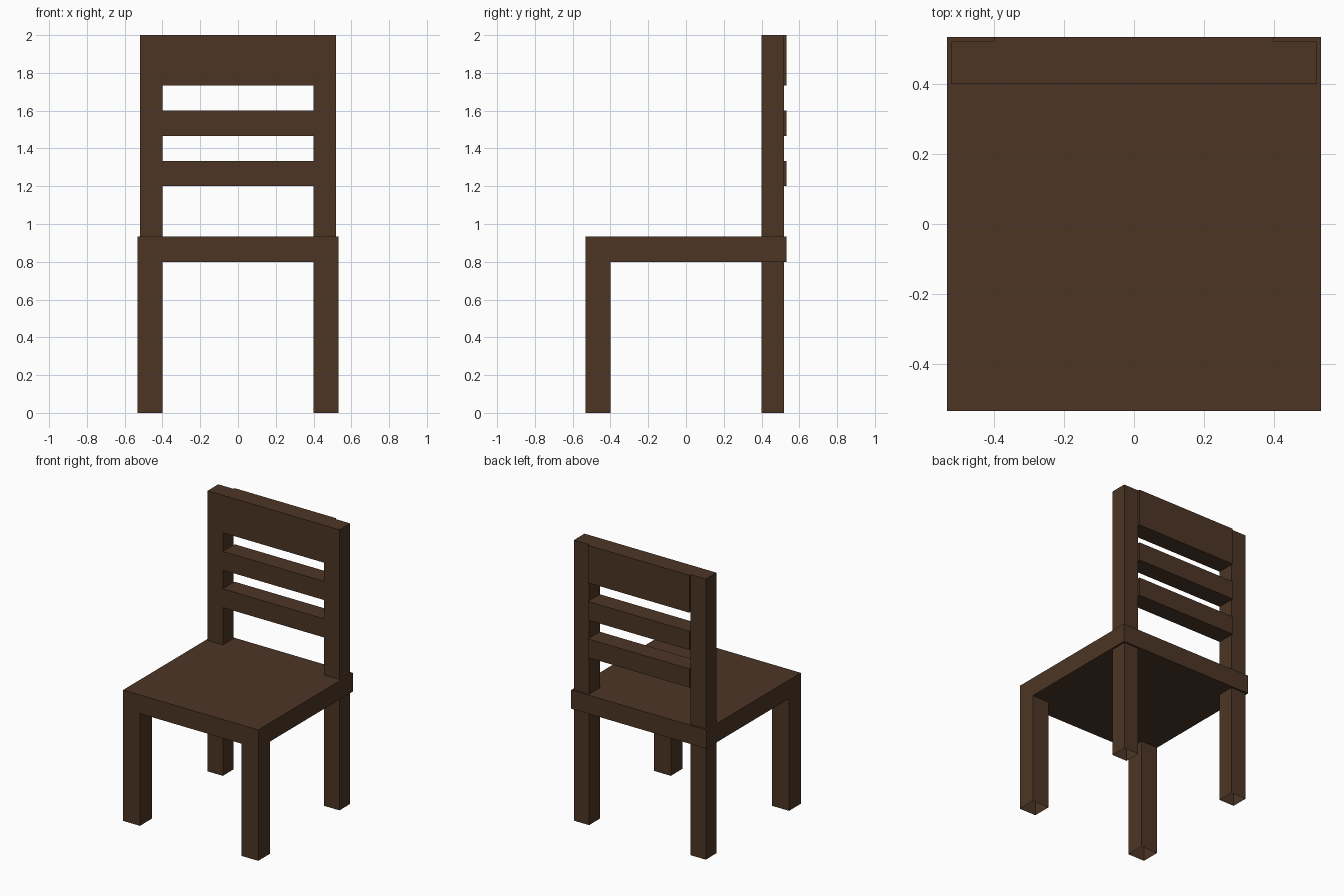
import bpy
import bmesh
from mathutils import Vector

if "Cube" in bpy.data.objects:
    bpy.data.objects.remove(bpy.data.objects["Cube"])

wood = bpy.data.materials.new("dark brown wood")
wood.diffuse_color = (0.072, 0.036, 0.018, 1.0)
wood.use_nodes = True
wood.node_tree.nodes["Principled BSDF"].inputs["Base Color"].default_value = wood.diffuse_color


def box(name, lo, hi, open_axes=()):
    """Box between two corners; open_axes lists outward directions left without a face."""
    lo, hi = Vector(lo), Vector(hi)
    bm = bmesh.new()
    bmesh.ops.create_cube(bm, size=1.0)
    for v in bm.verts:
        v.co = Vector(((lo[i] + hi[i]) / 2 + v.co[i] * (hi[i] - lo[i])) for i in range(3))
    bm.normal_update()
    gone = [f for f in bm.faces if any(f.normal.dot(Vector(d)) > 0.9 for d in open_axes)]
    bmesh.ops.delete(bm, geom=gone, context='FACES')
    mesh = bpy.data.meshes.new(name)
    bm.to_mesh(mesh)
    bm.free()
    mesh.materials.append(wood)
    obj = bpy.data.objects.new(name, mesh)
    bpy.context.collection.objects.link(obj)
    return obj


W = 0.533     # half width of the seat
IN = 0.4      # inner side of legs and posts
POST = 0.52   # outer side of the slimmer back posts
UP, DOWN = (0, 0, 1), (0, 0, -1)

# Seat slab
box("seat", (-W, -W, 0.8), (W, W, 0.933))

# Legs and back posts on both sides, with hollow feet
for side, s in (("left", -1), ("right", 1)):
    x0, x1 = sorted((s * IN, s * W))
    box(f"front_leg_{side}", (x0, -W, 0), (x1, -IN, 0.8), (UP, DOWN))
    x0, x1 = sorted((s * IN, s * POST))
    box(f"back_leg_{side}", (x0, IN, 0), (x1, POST, 0.8), (UP, DOWN))
    box(f"back_post_{side}", (x0, IN, 0.933), (x1, POST, 2.0), (DOWN,))

# Back slats and the taller top rail, standing slightly proud at the rear
for name, z0, z1 in (("lower_slat", 1.2, 1.333),
                     ("upper_slat", 1.467, 1.6),
                     ("top_rail", 1.733, 2.0)):
    box(name, (-IN, IN, z0), (IN, W, z1))
